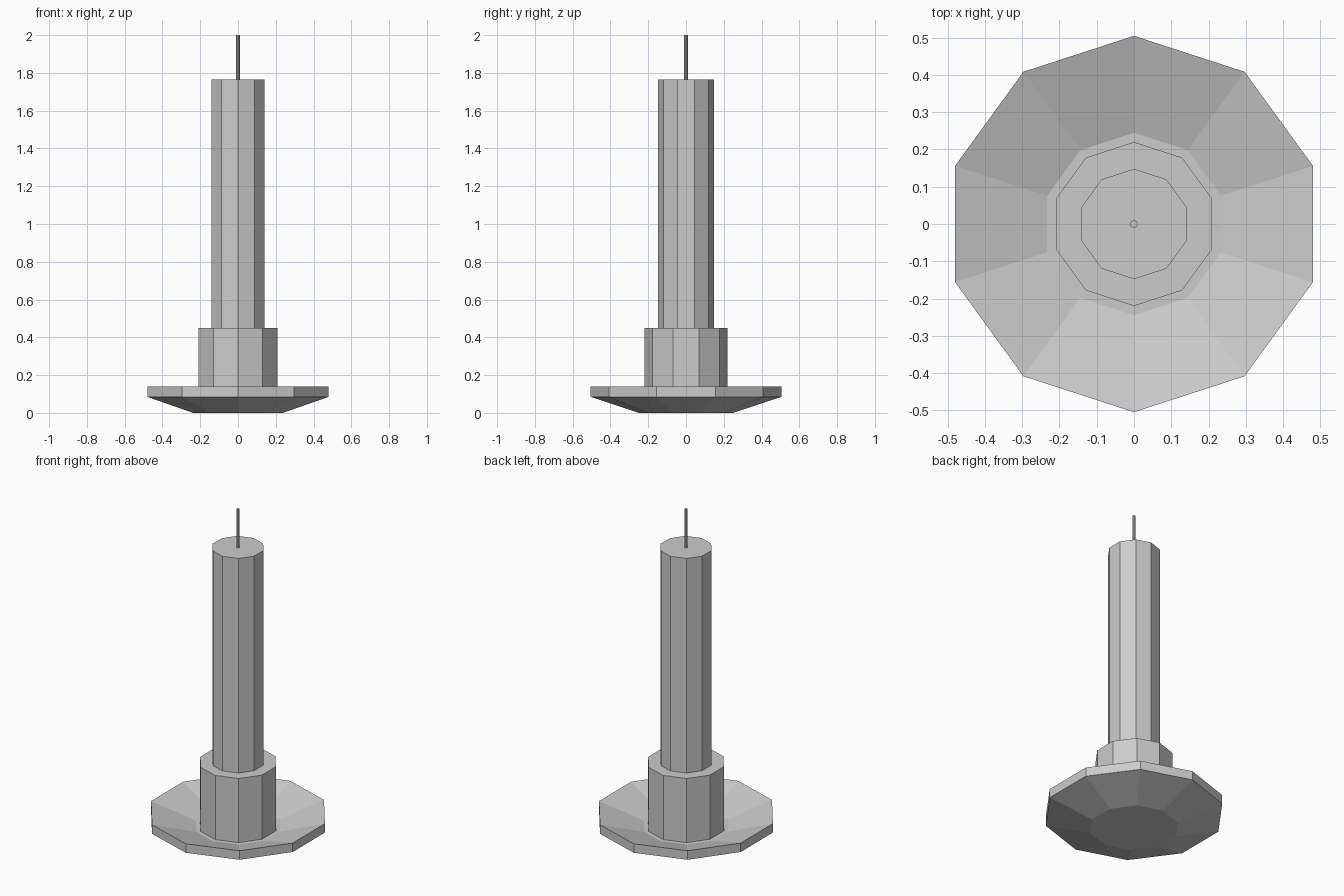
import bpy, bmesh
from math import pi, sin, cos

if "Cube" in bpy.data.objects:
    bpy.data.objects.remove(bpy.data.objects["Cube"])

SIDES = 10


def lathe(name, profile):
    """Spin an (radius, z) profile into a closed ten-sided solid with a corner facing +y."""
    bm = bmesh.new()
    rings = [[bm.verts.new((r * cos(pi / 2 + 2 * pi * i / SIDES),
                            r * sin(pi / 2 + 2 * pi * i / SIDES), z))
              for i in range(SIDES)] for r, z in profile]
    for a, b in zip(rings, rings[1:]):
        for i in range(SIDES):
            j = (i + 1) % SIDES
            bm.faces.new((a[i], a[j], b[j], b[i]))
    bm.faces.new(rings[0][::-1])
    bm.faces.new(rings[-1])
    mesh = bpy.data.meshes.new(name)
    bm.to_mesh(mesh)
    bm.free()
    obj = bpy.data.objects.new(name, mesh)
    bpy.context.collection.objects.link(obj)
    return obj


# Shallow drip dish with a sloping inside
lathe("dish", [(0.25, 0), (0.505, 0.085), (0.505, 0.14), (0.245, 0.057)])

# Cup that holds the candle
lathe("cup", [(0.22, 0.057), (0.22, 0.45)])

# Candle and wick
lathe("candle", [(0.148, 0.45), (0.148, 1.765)])
lathe("wick", [(0.01, 1.765), (0.01, 2.0)])
